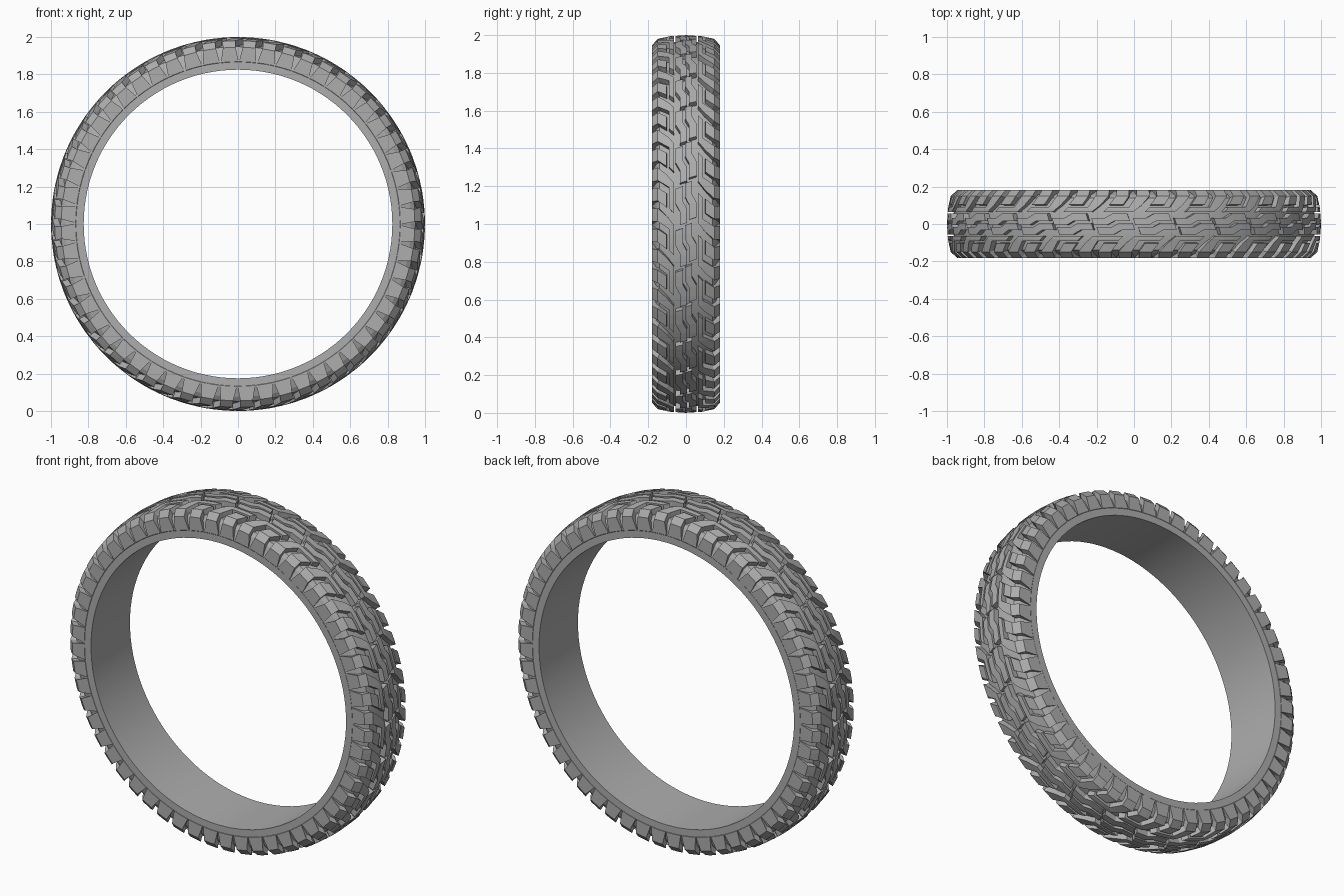
import bpy, bmesh, math
from mathutils import Matrix, Vector

cube = bpy.data.objects.get("Cube")
if cube:
    bpy.data.objects.remove(cube, do_unlink=True)

PERIODS = 28
STEP = 2 * math.pi / PERIODS
CENTRE = Vector((0, 0, 1))

rubber = bpy.data.materials.new("grey_rubber")
rubber.use_nodes = True
grey = (0.42, 0.42, 0.42, 1)
rubber.diffuse_color = grey
rubber.node_tree.nodes["Principled BSDF"].inputs["Base Color"].default_value = grey

# Half profiles: distance across the tread, side position, radius
OUTER = [(0, 0, 1), (0.08, 0.08, 0.995), (0.15, 0.15, 0.98), (0.19, 0.181, 0.945), (0.27, 0.181, 0.868)]
INNER = [(0, 0, 0.966), (0.08, 0.08, 0.963), (0.15, 0.14, 0.948), (0.19, 0.156, 0.925), (0.27, 0.177, 0.866)]


def across(profile, s):
    """Side position and radius at a signed distance across the tread."""
    a = min(abs(s), profile[-1][0])
    for (s0, y0, r0), (s1, y1, r1) in zip(profile, profile[1:]):
        if a <= s1:
            f = (a - s0) / (s1 - s0)
            return math.copysign(y0 + f * (y1 - y0), s), r0 + f * (r1 - r0)


def around(angle, y, r):
    return CENTRE + Vector((r * math.sin(angle), y, r * math.cos(angle)))


def finish(bm, name):
    bmesh.ops.recalc_face_normals(bm, faces=bm.faces)
    mesh = bpy.data.meshes.new(name)
    bm.to_mesh(mesh)
    bm.free()
    obj = bpy.data.objects.new(name, mesh)
    bpy.context.collection.objects.link(obj)
    mesh.materials.append(rubber)
    return obj


def tread(name, outlines):
    """Raise flat outlines into blocks, wrap them on the tyre and repeat."""
    bm = bmesh.new()
    for outline in outlines:
        for sign in (1, -1):
            bm.faces.new([bm.verts.new((sign * t, sign * s, 0)) for t, s in outline])
    # Cut the outlines where the profile bends and along the curve
    cuts = [((0, sign * p[0], 0), (0, 1, 0)) for p in OUTER[1:-1] for sign in (1, -1)]
    cuts += [((i / 4, 0, 0), (1, 0, 0)) for i in range(-5, 6)]
    for point, normal in cuts:
        bmesh.ops.bisect_plane(bm, geom=bm.verts[:] + bm.edges[:] + bm.faces[:],
                               plane_co=point, plane_no=normal, dist=1e-5)
    base = bm.faces[:]
    raised = bmesh.ops.extrude_face_region(bm, geom=base)["geom"]
    top = {v for v in raised if isinstance(v, bmesh.types.BMVert)}
    old = [f for f in bm.faces if not any(v in top for v in f.verts)]
    bmesh.ops.delete(bm, geom=old, context="FACES")
    for v in bm.verts:
        y, r = across(OUTER if v in top else INNER, v.co.y)
        v.co = around(v.co.x * STEP, y, r if v in top else r - 0.003)
    pattern = bm.verts[:] + bm.edges[:] + bm.faces[:]
    for i in range(1, PERIODS):
        copy = bmesh.ops.duplicate(bm, geom=pattern)["geom"]
        bmesh.ops.rotate(bm, verts=[g for g in copy if isinstance(g, bmesh.types.BMVert)],
                         cent=CENTRE, matrix=Matrix.Rotation(i * STEP, 3, "Y"))
    return finish(bm, name)


# Carcass: one closed ring, turned around the axle
half = [(y, r) for _, y, r in INNER] + [(0.18, 0.866), (0.18, 0.825)]
section = half + [(-y, r) for y, r in reversed(half[1:])]
bm = bmesh.new()
count = PERIODS * 4
rings = [[bm.verts.new(around(2 * math.pi * i / count, y, r)) for y, r in section]
         for i in range(count)]
for i, ring in enumerate(rings):
    after = rings[(i + 1) % count]
    for j in range(len(section)):
        k = (j + 1) % len(section)
        bm.faces.new((ring[j], ring[k], after[k], after[j]))
carcass = finish(bm, "tyre_carcass")
bpy.context.view_layer.objects.active = carcass
carcass.select_set(True)
bpy.ops.object.shade_smooth_by_angle(angle=math.radians(15))

# Two interlocking rows of zigzag centre blocks
low, high, wide = 0.014, 0.036, 0.019
zigzag = [(0.03, low), (0.36, low), (0.54, high), (0.90, high)]
centre_block = [(t, s - wide) for t, s in zigzag] + [(t - 0.06, s + wide) for t, s in reversed(zigzag)]
tread("centre_blocks", [centre_block])

# Hooked long lugs alternate with short ones down each shoulder
long_lug = [(-0.74, 0.064), (-0.02, 0.064), (0.18, 0.1), (0.38, 0.15), (0.38, 0.19), (0.47, 0.27),
            (-0.01, 0.27), (0.06, 0.19), (0.06, 0.15), (-0.12, 0.09), (-0.62, 0.09)]
short_lug = [(0.40, 0.103), (0.74, 0.103), (0.88, 0.15), (0.88, 0.19), (0.97, 0.27),
             (0.50, 0.27), (0.56, 0.19), (0.56, 0.15)]
tread("shoulder_lugs", [long_lug, short_lug])
